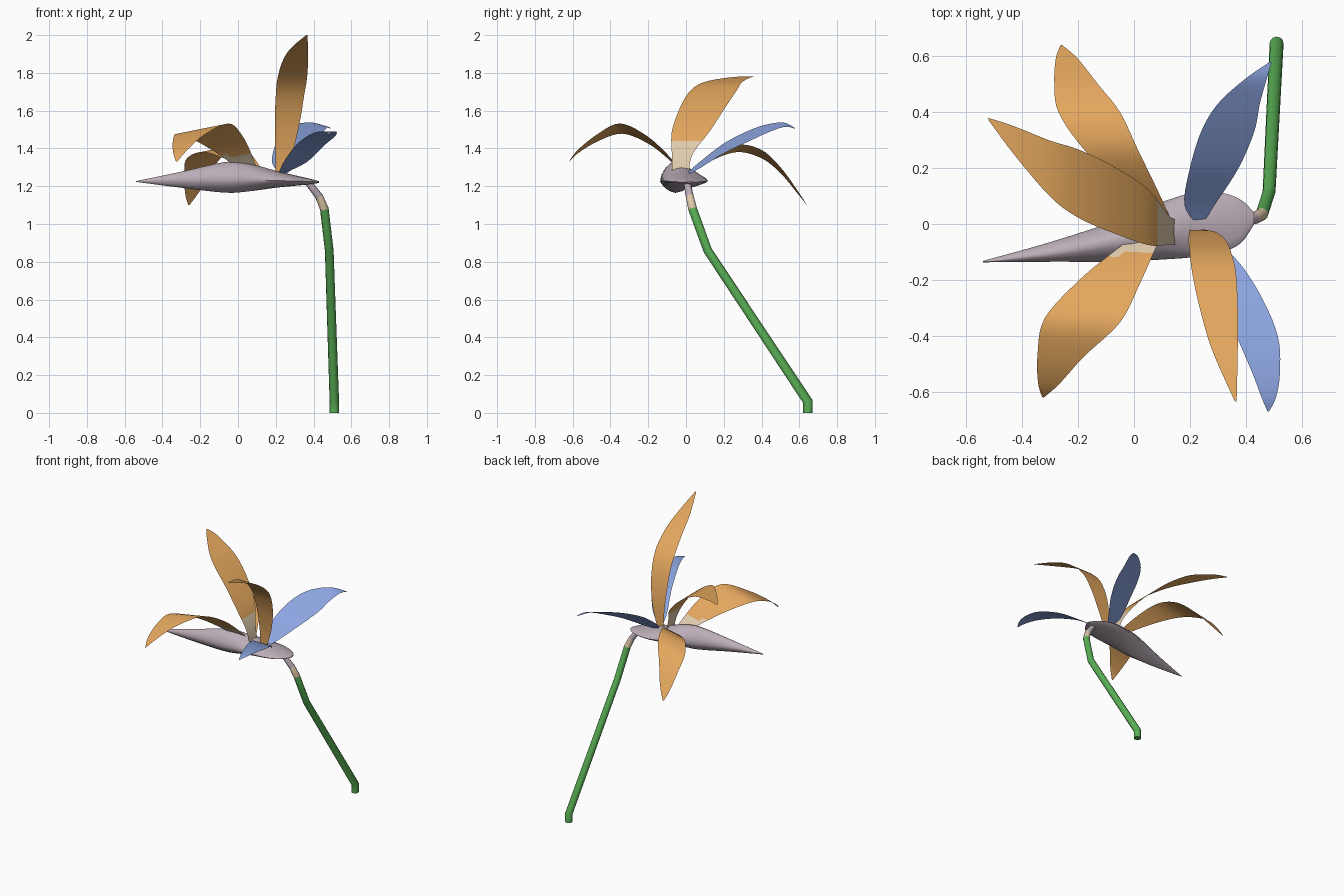
import bpy, bmesh, math
from mathutils import Vector

if "Cube" in bpy.data.objects:
    bpy.data.objects.remove(bpy.data.objects["Cube"])


def mat(name, rgb):
    m = bpy.data.materials.new(name)
    m.diffuse_color = (*rgb, 1)
    m.use_nodes = True
    m.node_tree.nodes["Principled BSDF"].inputs["Base Color"].default_value = m.diffuse_color
    return m


ORANGE = mat("orange_petal", (0.76, 0.38, 0.11))
BLUE = mat("blue_petal", (0.26, 0.37, 0.74))
CREAM = mat("cream_base", (0.75, 0.60, 0.42))
MAUVE = mat("mauve_pod", (0.50, 0.42, 0.48))
GREEN = mat("green_stem", (0.10, 0.43, 0.09))


def spline(rows, n):
    """Catmull-Rom resampling of equal-length tuples."""
    out = []
    for i in range(len(rows) - 1):
        a, b, c, d = (rows[max(0, min(len(rows) - 1, i + k))] for k in (-1, 0, 1, 2))
        for j in range(n):
            t = j / n
            out.append([0.5 * (2 * q + (r - p) * t + (2 * p - 5 * q + 4 * r - s) * t * t
                               + (3 * q - p - 3 * r + s) * t ** 3)
                        for p, q, r, s in zip(a, b, c, d)])
    out.append(list(rows[-1]))
    return out


def finish(bm, name, mats, angle=50):
    me = bpy.data.meshes.new(name)
    bm.to_mesh(me)
    bm.free()
    for m in mats:
        me.materials.append(m)
    ob = bpy.data.objects.new(name, me)
    bpy.context.collection.objects.link(ob)
    bpy.ops.object.select_all(action='DESELECT')
    ob.select_set(True)
    bpy.context.view_layer.objects.active = ob
    bpy.ops.object.shade_smooth_by_angle(angle=math.radians(angle))
    return ob


def petal(name, rows, side, colour, cream_z=None):
    """Thin sheet: rows are centre x, y, z and half width along side."""
    side = Vector(side)
    bm = bmesh.new()
    grid = []
    for x, y, z, w in spline(rows, 5):
        c = Vector((x, y, z))
        grid.append([bm.verts.new(c + side * max(w, 0.001) * u) for u in (-1, -0.5, 0, 0.5, 1)])
    half = len(grid) // 2
    for i, (p, q) in enumerate(zip(grid, grid[1:])):
        for j in range(4):
            f = bm.faces.new((p[j], p[j + 1], q[j + 1], q[j]))
            if cream_z and i < half and f.calc_center_median().z < cream_z:
                f.material_index = 1
    bm.normal_update()
    if sum(f.normal.z * f.calc_area() for f in bm.faces) < 0:
        bmesh.ops.reverse_faces(bm, faces=bm.faces[:])
    finish(bm, name, [colour, CREAM] if cream_z else [colour], 80)


def loft(bm, rings, rule=lambda c: 0):
    """Skin closed rings and cap both ends."""
    vs = [[bm.verts.new(p) for p in r] for r in rings]
    n = len(vs[0])
    for a, b in zip(vs, vs[1:]):
        for j in range(n):
            bm.faces.new((a[j], a[(j + 1) % n], b[(j + 1) % n], b[j]))
    bm.faces.new(vs[0][::-1])
    bm.faces.new(vs[-1])
    for f in bm.faces:
        f.material_index = rule(f.calc_center_median())
    bmesh.ops.recalc_face_normals(bm, faces=bm.faces[:])


# Orange petals
petal("orange_petal_front_left", [
    (0.08, -0.01, 1.26, 0.03), (0.0, -0.1, 1.36, 0.07), (-0.09, -0.21, 1.45, 0.11),
    (-0.185, -0.345, 1.505, 0.135), (-0.262, -0.47, 1.455, 0.083),
    (-0.305, -0.57, 1.385, 0.038), (-0.325, -0.62, 1.33, 0.003)],
    (1, -0.05, 0.2), ORANGE, 1.36)
petal("orange_petal_back_low", [
    (0.12, 0.0, 1.26, 0.02), (0.02, 0.13, 1.345, 0.06), (-0.085, 0.27, 1.40, 0.097),
    (-0.16, 0.4, 1.37, 0.11), (-0.207, 0.5, 1.285, 0.078),
    (-0.24, 0.59, 1.17, 0.04), (-0.26, 0.64, 1.10, 0.003)],
    (1, 0, 0.2), ORANGE)
petal("orange_petal_back_high", [
    (0.15, -0.03, 1.27, 0.045), (0.12, -0.02, 1.37, 0.055), (0.05, 0.025, 1.49, 0.10),
    (-0.08, 0.09, 1.62, 0.12), (-0.2, 0.145, 1.705, 0.122), (-0.3, 0.198, 1.752, 0.10),
    (-0.43, 0.30, 1.778, 0.05), (-0.52, 0.375, 1.78, 0.004)],
    (0, 1, 0), ORANGE, 1.43)
petal("orange_petal_tall", [
    (0.225, -0.02, 1.26, 0.025), (0.246, -0.03, 1.4, 0.049), (0.262, -0.06, 1.55, 0.067),
    (0.275, -0.11, 1.68, 0.075), (0.287, -0.18, 1.77, 0.078), (0.303, -0.3, 1.86, 0.068),
    (0.325, -0.45, 1.93, 0.046), (0.364, -0.635, 2.0, 0.003)],
    (1, 0, 0), ORANGE)

# Blue petals
petal("blue_petal_back", [
    (0.235, 0.0, 1.26, 0.01), (0.235, 0.07, 1.31, 0.055), (0.287, 0.2, 1.40, 0.087),
    (0.335, 0.33, 1.465, 0.095), (0.375, 0.43, 1.505, 0.075),
    (0.437, 0.52, 1.525, 0.038), (0.49, 0.58, 1.505, 0.003)],
    (1, 0, -0.3), BLUE)
petal("blue_petal_front", [
    (0.225, -0.02, 1.265, 0.01), (0.30, -0.12, 1.325, 0.06), (0.375, -0.25, 1.41, 0.075),
    (0.44, -0.4, 1.465, 0.074), (0.472, -0.53, 1.488, 0.05),
    (0.482, -0.62, 1.488, 0.026), (0.48, -0.67, 1.475, 0.003)],
    (1, 0, 0), BLUE)

# Boat-shaped pod: x, front y, ridge y, back y, ridge z, middle z, bottom z
sections = [
    (-0.54, -0.137, -0.135, -0.132, 1.227, 1.225, 1.223),
    (-0.3, -0.135, -0.105, -0.065, 1.277, 1.235, 1.192),
    (-0.07, -0.135, -0.06, 0.01, 1.328, 1.235, 1.166),
    (0.05, -0.13, -0.045, 0.06, 1.322, 1.235, 1.172),
    (0.2, -0.12, -0.01, 0.11, 1.282, 1.23, 1.192),
    (0.3, -0.105, 0.0, 0.114, 1.258, 1.228, 1.202),
    (0.38, -0.07, 0.01, 0.088, 1.240, 1.225, 1.210),
    (0.43, 0.0, 0.015, 0.04, 1.226, 1.222, 1.218)]
rings = []
for x, yf, yr, yb, zr, zm, zb in spline(sections, 4):
    ring = []
    for k in range(16):
        a = k * math.tau / 16
        c, s = math.cos(a), math.sin(a)
        # slightly pinched ellipse, sharper at the front edge and ridge
        c, s = (math.copysign(abs(v) ** 1.2, v) for v in (c, s))
        y = yr + c * ((yb - yr) if c > 0 else (yr - yf))
        z = zm + s * ((zr - zm) if s > 0 else (zm - zb))
        ring.append((x, y, z))
    rings.append(ring)
bm = bmesh.new()
loft(bm, rings)
finish(bm, "pod", [MAUVE])

# Bent stem, green below with a pale neck under the pod
path = [(0.51, 0.645, 0, 0.025), (0.51, 0.645, 0.06, 0.025), (0.483, 0.115, 0.86, 0.023),
        (0.457, 0.035, 1.08, 0.023), (0.43, 0.02, 1.145, 0.021), (0.37, 0.005, 1.222, 0.018)]
pts = [Vector(p[:3]) for p in path]
rings = []
for i, p in enumerate(pts):
    d_in = (p - pts[i - 1]).normalized() if i else Vector((0, 0, 1))
    d_out = (pts[i + 1] - p).normalized() if i < len(pts) - 1 else d_in
    t = (d_in + d_out).normalized()
    u = (Vector((1, 0, 0)) - t * t.x).normalized()
    v = t.cross(u)
    stretch = 1 / max(0.6, t.dot(d_out))
    rings.append([p + path[i][3] * (u * math.cos(k * math.tau / 12)
                                    + v * stretch * math.sin(k * math.tau / 12))
                  for k in range(12)])
bm = bmesh.new()
loft(bm, rings, lambda c: 0 if c.z < 1.09 else (1 if c.z < 1.15 else 2))
finish(bm, "stem", [GREEN, CREAM, MAUVE], 35)
